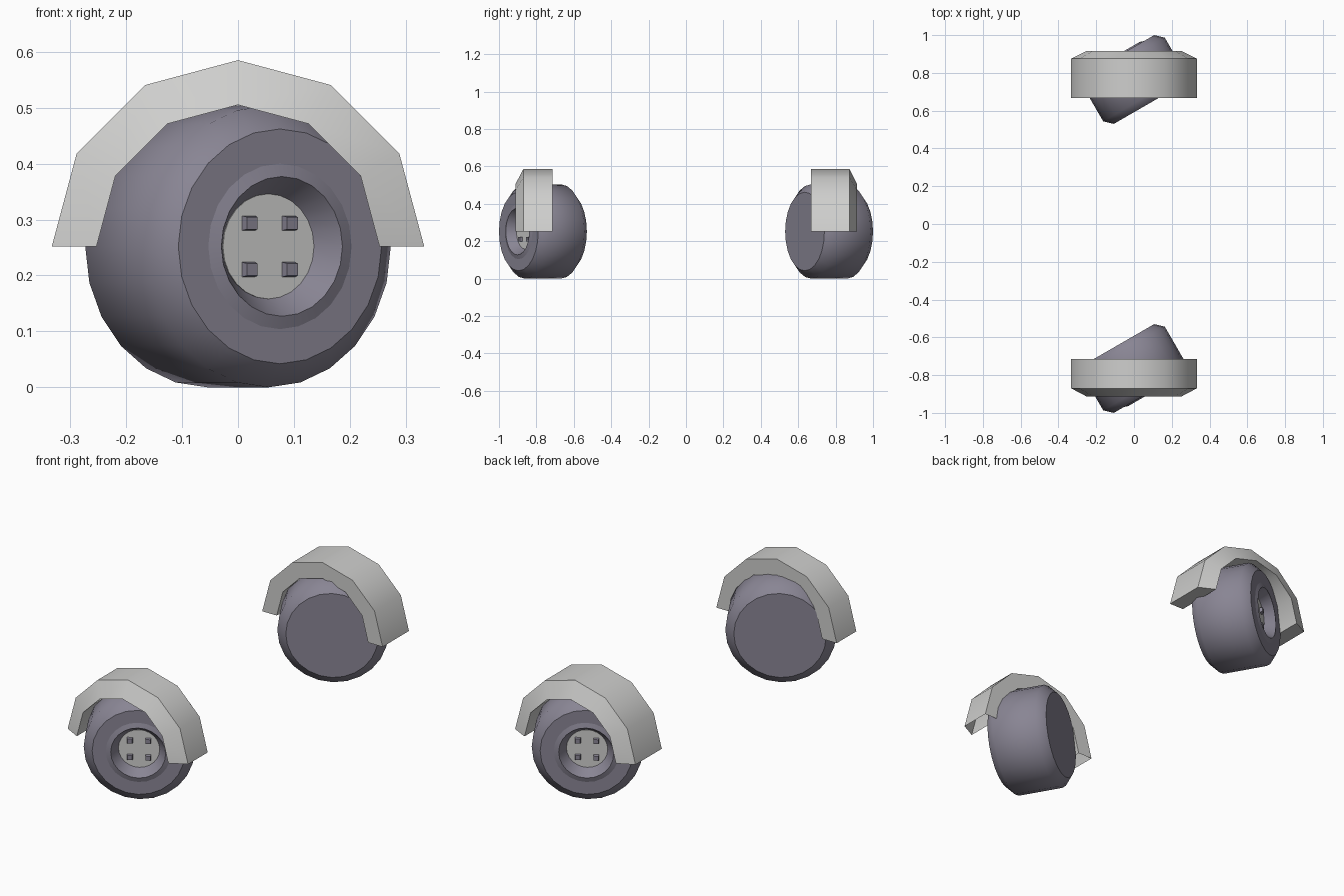
import bpy, bmesh, math
from mathutils import Matrix, Vector

cube = bpy.data.objects.get("Cube")
if cube:
    bpy.data.objects.remove(cube)


def material(name, colour):
    mat = bpy.data.materials.new(name)
    mat.use_nodes = True
    mat.diffuse_color = (*colour, 1)
    mat.node_tree.nodes["Principled BSDF"].inputs["Base Color"].default_value = (*colour, 1)
    return mat


RUBBER = material("dark violet rubber", (0.25, 0.235, 0.295))
METAL = material("light grey metal", (0.62, 0.62, 0.61))


def finish(bm, name, mat, matrix):
    """Smooth the curved faces, keep flat discs and hard rims crisp."""
    bmesh.ops.recalc_face_normals(bm, faces=bm.faces)
    bm.normal_update()
    for face in bm.faces:
        face.smooth = abs(face.normal.y) < 0.99
    for edge in bm.edges:
        if len(edge.link_faces) == 2 and edge.calc_face_angle() > math.radians(50):
            edge.smooth = False
    mesh = bpy.data.meshes.new(name)
    bm.to_mesh(mesh)
    bm.free()
    mesh.materials.append(mat)
    obj = bpy.data.objects.new(name, mesh)
    obj.matrix_world = matrix
    bpy.context.collection.objects.link(obj)


def lathe(profile, steps, angle, closed=False):
    """Spin (radius, outward distance) points about the local y axis."""
    bm = bmesh.new()
    verts = [bm.verts.new((r, -d, 0)) for r, d in profile]
    pairs = list(zip(verts, verts[1:]))
    if closed:
        pairs.append((verts[-1], verts[0]))
    edges = [bm.edges.new(p) for p in pairs]
    bmesh.ops.spin(bm, geom=verts + edges, cent=(0, 0, 0), axis=(0, -1, 0),
                   angle=angle, steps=steps)
    bmesh.ops.remove_doubles(bm, verts=bm.verts, dist=1e-5)
    return bm


TYRE = [(0, -0.15), (0.21, -0.15), (0.252, -0.11), (0.252, 0.11), (0.21, 0.15),
        (0.148, 0.15), (0.125, 0.157), (0.094, 0.107), (0, 0.107)]
AXLE_Z = 0.252

# name, side yaw, fender inner edge, fender shoulder, fender lip, closed ends
for name, yaw, inner, shoulder, lip, capped in (
        ("front", 0, 0.715, 0.87, 0.912, False),
        ("rear", math.pi, 0.667, 0.875, 0.915, True)):
    side = Matrix.Rotation(yaw, 4, "Z")
    turned = (side @ Matrix.Translation((0, -0.765, AXLE_Z))
              @ Matrix.Rotation(math.radians(30), 4, "Z"))

    # Tyre with a raised lip and recessed hub well
    finish(lathe(TYRE, 24, math.tau), name + "_tyre", RUBBER, turned)

    # Hub plate on the floor of the well
    plate = lathe([(0, 0.107), (0.094, 0.107), (0.094, 0.109), (0, 0.109)], 24, math.tau)
    finish(plate, name + "_hub_plate", METAL, turned)

    # Four square, slightly tapered bolts
    bm = bmesh.new()
    for x in (-0.0415, 0.0415):
        for z in (-0.0415, 0.0415):
            made = bmesh.ops.create_cube(bm, size=1)["verts"]
            for v in made:
                width = 0.022 if v.co.y < 0 else 0.027
                v.co = Vector((x + v.co.x * width, -0.115 + v.co.y * 0.016,
                               z + v.co.z * width))
    finish(bm, name + "_bolts", RUBBER, turned)

    # Half-round fender with a sloping outer face
    section = [(0.333, inner), (0.333, shoulder), (0.253, lip), (0.253, inner)]
    bm = lathe(section, 6, math.pi, closed=True)
    if capped:
        ends = [e for e in bm.edges if e.is_boundary]
        bmesh.ops.holes_fill(bm, edges=ends, sides=4)
    finish(bm, name + "_fender", METAL, side @ Matrix.Translation((0, 0, AXLE_Z)))
